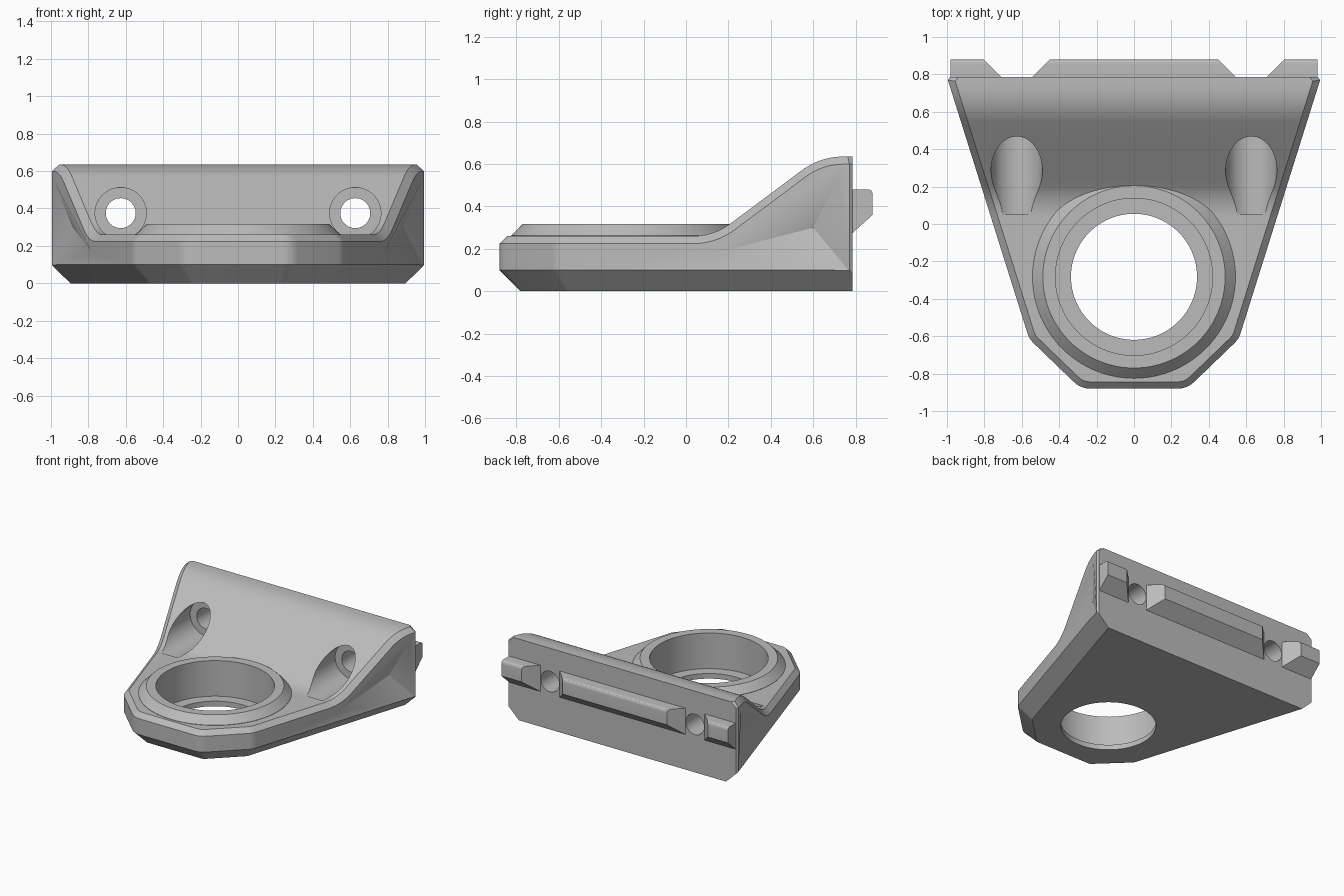
import bpy, bmesh, math
from mathutils import Vector

if "Cube" in bpy.data.objects:
    bpy.data.objects.remove(bpy.data.objects["Cube"])

BACK = 0.785
RING_Y = -0.2825
grey = bpy.data.materials.new("plain_grey")
grey.use_nodes = True
grey.diffuse_color = (0.5, 0.5, 0.5, 1)
grey.node_tree.nodes["Principled BSDF"].inputs["Base Color"].default_value = (0.5, 0.5, 0.5, 1)


def to_object(bm, name):
    bmesh.ops.recalc_face_normals(bm, faces=bm.faces)
    mesh = bpy.data.meshes.new(name)
    bm.to_mesh(mesh)
    bm.free()
    mesh.materials.append(grey)
    ob = bpy.data.objects.new(name, mesh)
    bpy.context.collection.objects.link(ob)
    return ob


def rounded(points, reach, steps):
    """Replace corners by arcs; reach is the tangent length at each corner."""
    out = []
    n = len(points)
    for i, r in enumerate(reach):
        p = Vector(points[i])
        if not r:
            out.append(p)
            continue
        a = p + (Vector(points[i - 1]) - p).normalized() * r
        b = p + (Vector(points[(i + 1) % n]) - p).normalized() * r
        for k in range(steps + 1):
            t = k / steps
            out.append(a * (1 - t) ** 2 + p * 2 * t * (1 - t) + b * t * t)
    return out


def prism(points, x0, x1, name=None):
    """Extrude a (y, z) profile along x."""
    bm = bmesh.new()
    face = bm.faces.new([bm.verts.new((x0, p[0], p[1])) for p in points])
    ext = bmesh.ops.extrude_face_region(bm, geom=[face])["geom"]
    moved = [v for v in ext if isinstance(v, bmesh.types.BMVert)]
    bmesh.ops.translate(bm, verts=moved, vec=(x1 - x0, 0, 0))
    bmesh.ops.recalc_face_normals(bm, faces=bm.faces)
    return to_object(bm, name) if name else bm


def slice_off(bm, co, normal):
    geom = bm.verts[:] + bm.edges[:] + bm.faces[:]
    cut = bmesh.ops.bisect_plane(bm, geom=geom, dist=1e-5, plane_co=co,
                                 plane_no=normal, clear_outer=True)["geom_cut"]
    bmesh.ops.holes_fill(bm, edges=[e for e in cut if isinstance(e, bmesh.types.BMEdge)], sides=0)


def lathe(name, r0, r1, start, end, segments=96):
    """Cone or cylinder between two points."""
    start, end = Vector(start), Vector(end)
    axis = end - start
    bm = bmesh.new()
    bmesh.ops.create_cone(bm, cap_ends=True, segments=segments, radius1=r0,
                          radius2=r1, depth=axis.length)
    turn = axis.to_track_quat('Z', 'Y').to_matrix().to_4x4()
    bmesh.ops.transform(bm, matrix=turn, verts=bm.verts)
    bmesh.ops.translate(bm, verts=bm.verts, vec=(start + end) / 2)
    return to_object(bm, name)


def boolean(target, tool, operation):
    mod = target.modifiers.new("cut", 'BOOLEAN')
    mod.operation, mod.object, mod.solver = operation, tool, 'EXACT'
    bpy.context.view_layer.objects.active = target
    bpy.ops.object.modifier_apply(modifier=mod.name)
    bpy.data.objects.remove(tool)


# Body: side profile cut to the tapering outline, with a chamfered underside
profile = rounded([(-0.88, 0), (BACK, 0), (BACK, 0.635), (0.633, 0.635), (0.13, 0.26), (-0.88, 0.26)],
                  [0, 0, 0, 0.11, 0.1, 0], 10)
bm = prism(profile, -1.3, 1.3)
outline = rounded([(1, BACK), (0.56, -0.615), (0.285, -0.88), (-0.285, -0.88), (-0.56, -0.615), (-1, BACK)],
                  [0, 0.03, 0.05, 0.05, 0.03, 0], 4)
for a, b in zip(outline, outline[1:]):
    d = (b - a).normalized()
    out = Vector((-d.y, d.x, 0))
    if out.dot(Vector((a.x, a.y + 0.3, 0))) < 0:
        out = -out
    slice_off(bm, (a.x, a.y, 0.1), out)
    slice_off(bm, (a.x, a.y, 0.1), (out + Vector((0, 0, -1))).normalized())
for s in (1, -1):
    slice_off(bm, (s * 0.984, BACK, 0), Vector((s * 0.8, 0.6, 0)))

# Chamfer along the upper rim
bmesh.ops.remove_doubles(bm, verts=bm.verts, dist=1e-4)
bmesh.ops.recalc_face_normals(bm, faces=bm.faces)
bm.normal_update()


def on_rim(edge):
    if len(edge.link_faces) != 2:
        return False
    low, high = sorted((f.normal for f in edge.link_faces), key=lambda n: n.z)
    return abs(low.z) < 0.1 and low.y < 0.9 and high.z > 0.5


bmesh.ops.bevel(bm, geom=[e for e in bm.edges if on_rim(e)], offset=0.036,
                offset_type='OFFSET', segments=1, affect='EDGES', clamp_overlap=False)
body = to_object(bm, "bracket_body")

# Raised ring with a stepped bore
ring = [(0.5425, 0.5425, 0.15, 0.262), (0.5425, 0.4875, 0.262, 0.318)]
for r0, r1, z0, z1 in ring:
    boolean(body, lathe("ring", r0, r1, (0, RING_Y, z0), (0, RING_Y, z1)), 'UNION')
bore = [(0.42, 0.42, 0.04, 0.7), (0.337, 0.337, -0.1, 0.1)]
for r0, r1, z0, z1 in bore:
    boolean(body, lathe("bore", r0, r1, (0, RING_Y, z0), (0, RING_Y, z1)), 'DIFFERENCE')

for s in (1, -1):
    # Screw holes with counterbores
    x, z = s * 0.627, 0.375
    boolean(body, lathe("counterbore", 0.137, 0.137, (x, 0.05, z), (x, 0.5, z), 64), 'DIFFERENCE')
    boolean(body, lathe("screw_hole", 0.08, 0.08, (x, 0.3, z), (x, 1, z), 48), 'DIFFERENCE')
    # Three-sided pocket in each flank
    apex = Vector((s * 0.885, 0.6, 0.3))
    rim = [(0.784, 0.1, 0.17), (0.98, 0.72, 0.54), (0.99, 0.765, 0.1)]
    bm = bmesh.new()
    bm.verts.new(apex)
    for px, py, pz in rim:
        bm.verts.new(apex + (Vector((s * px, py, pz)) - apex) * 1.4)
    bmesh.ops.convex_hull(bm, input=bm.verts)
    boolean(body, to_object(bm, "flank_pocket"), 'DIFFERENCE')

# Locating ribs on the back, with slanted inner ends
rib = rounded([(BACK - 0.005, 0.27), (0.88, 0.36), (0.88, 0.48), (BACK - 0.005, 0.48)],
              [0, 0, 0.025, 0], 4)
parts = [body]
for name, x0, x1, ends in (("left_rib", 0.71, 0.98, [-1]), ("right_rib", -0.98, -0.71, [1]),
                           ("middle_rib", -0.545, 0.545, [-1, 1])):
    bm = prism(rib, x0, x1)
    for s in ends:
        slice_off(bm, (x0 if s < 0 else x1, BACK, 0), Vector((s, 1, 0)).normalized())
    parts.append(to_object(bm, name))

for ob in parts:
    bpy.ops.object.select_all(action='DESELECT')
    ob.select_set(True)
    bpy.context.view_layer.objects.active = ob
    bpy.ops.object.shade_smooth_by_angle(angle=math.radians(25))
